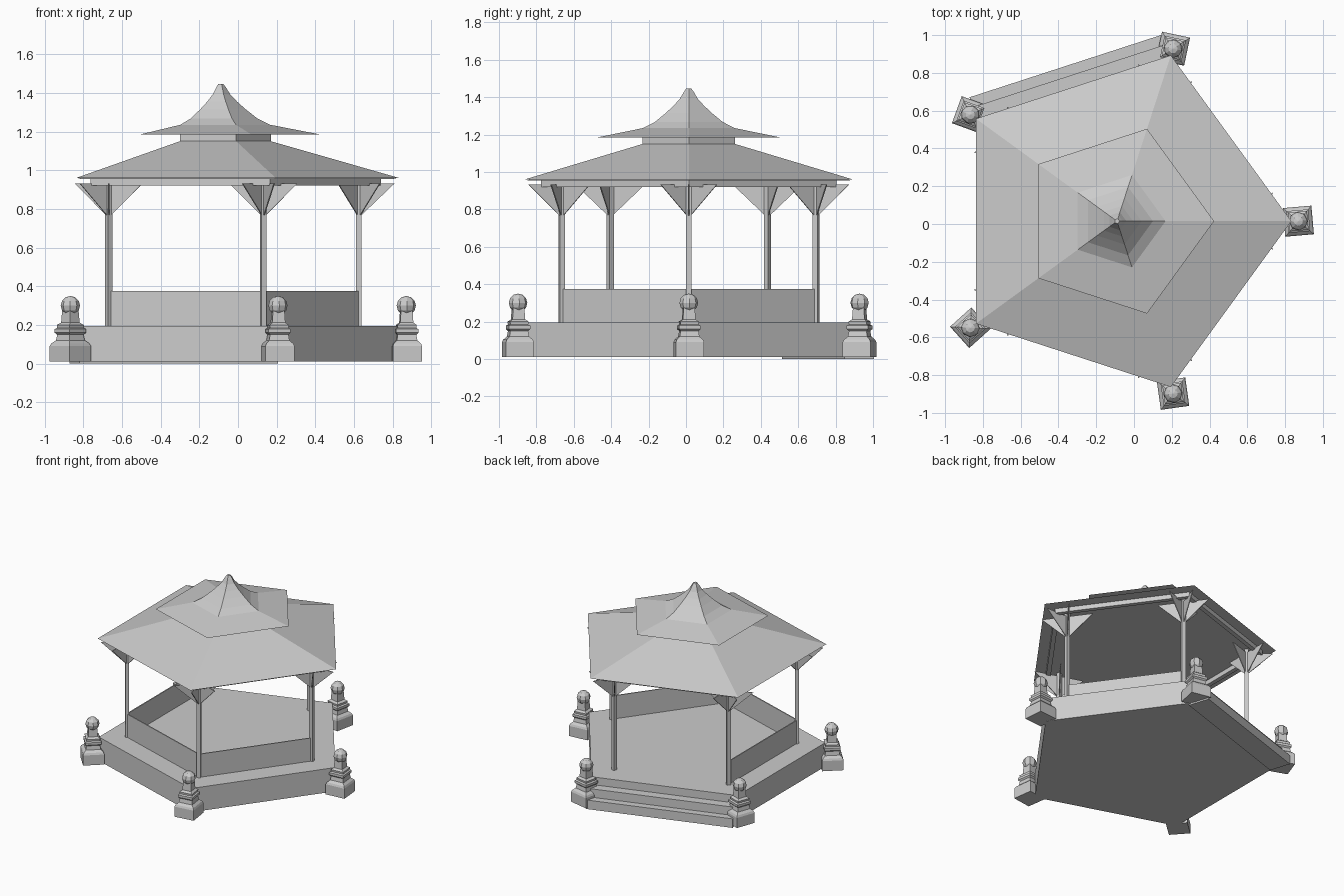
import bpy, bmesh
from math import sin, cos, pi, radians
from mathutils import Vector, Matrix

cube = bpy.data.objects.get("Cube")
if cube:
    bpy.data.objects.remove(cube)

CENTRE = Vector((-0.09, 0.015, 0))
STEP = 2 * pi / 5

stone = bpy.data.materials.new("grey_stone")
stone.use_nodes = True
GREY = (0.6, 0.6, 0.6, 1)
stone.diffuse_color = GREY
stone.node_tree.nodes["Principled BSDF"].inputs["Base Color"].default_value = GREY


def add_object(name, bm, matrix=Matrix()):
    bmesh.ops.recalc_face_normals(bm, faces=bm.faces)
    mesh = bpy.data.meshes.new(name)
    bm.to_mesh(mesh)
    bm.free()
    mesh.materials.append(stone)
    obj = bpy.data.objects.new(name, mesh)
    obj.matrix_world = matrix
    bpy.context.collection.objects.link(obj)
    return obj


def loft(bm, profile, sides=5, start=0.0, closed=False):
    """Sweep a (radius, height) profile round the z axis with flat sides."""
    rings = []
    for r, z in profile:
        rings.append([bm.verts.new((r * cos(start + 2 * pi * i / sides),
                                    r * sin(start + 2 * pi * i / sides), z))
                      for i in range(sides)])
    pairs = list(zip(rings, rings[1:]))
    if closed:
        pairs.append((rings[-1], rings[0]))
    for a, b in pairs:
        for i in range(sides):
            j = (i + 1) % sides
            bm.faces.new((a[i], a[j], b[j], b[i]))
    if not closed:
        bm.faces.new(rings[0])
        bm.faces.new(rings[-1])


def pentagon(name, profile, closed=False):
    bm = bmesh.new()
    loft(bm, profile, closed=closed)
    return add_object(name, bm, Matrix.Translation(CENTRE))


def box(bm, low, high):
    size = Vector(high) - Vector(low)
    mid = (Vector(high) + Vector(low)) / 2
    bmesh.ops.create_cube(bm, size=1, matrix=Matrix.Translation(mid) @ Matrix.Diagonal(size.to_4d()))


def turned(angle):
    return Matrix.Translation(CENTRE) @ Matrix.Rotation(angle, 4, 'Z')


# Platform, roofs and eaves beam, all five-sided
pentagon("platform", [(0.915, 0.01), (0.915, 0.195)])
pentagon("main_roof", [(0.923, 0.96), (0.26, 1.15), (0.25, 1.143), (0.91, 0.955)])
pentagon("eaves_beam", [(0.83, 0.92), (0.83, 0.98), (0.79, 0.98), (0.79, 0.92)], closed=True)
pentagon("roof_neck", [(0.26, 1.145), (0.26, 1.2)])
pentagon("upper_roof", [(0.514, 1.185), (0.257, 1.235), (0.19, 1.268), (0.13, 1.315),
                        (0.085, 1.355), (0.05, 1.392), (0.03, 1.425), (0.014, 1.447)])

# Entrance steps on the back
bm = bmesh.new()
box(bm, (0.7, -0.54, 0), (0.865, 0.54, 0.07))
box(bm, (0.7, -0.54, 0.07), (0.81, 0.54, 0.135))
add_object("entrance_steps", bm, turned(1.5 * STEP))

# Low walls on every side but the entrance
WALL_R = 0.722
apothem, half = WALL_R * cos(pi / 5), WALL_R * sin(pi / 5)
for side in (0, 2, 3, 4):
    bm = bmesh.new()
    box(bm, (apothem - 0.008, -half, 0.19), (apothem, half, 0.375))
    add_object("low_wall", bm, turned((side + 0.5) * STEP))

# Posts with thin triangular brackets fanning out at the top
for k in range(5):
    place = turned(k * STEP) @ Matrix.Translation((0.715, 0, 0))
    bm = bmesh.new()
    box(bm, (-0.014, -0.014, 0.19), (0.014, 0.014, 0.98))
    add_object("post", bm, place)
    bm = bmesh.new()
    for angle in (-126, -54, 0, 54, 126):
        turn = Matrix.Rotation(radians(angle), 3, 'Z')
        a, b = [[bm.verts.new(turn @ Vector((x, y, z)))
                 for x, z in ((0, 0.755), (0.185, 0.932), (0, 0.932))]
                for y in (-0.003, 0.003)]
        bm.faces.new(a)
        bm.faces.new(b)
        for i in range(3):
            j = (i + 1) % 3
            bm.faces.new((a[i], a[j], b[j], b[i]))
    add_object("brackets", bm, place)

# Corner pedestals topped with faceted balls
PEDESTAL = [(0.076, 0.012), (0.076, 0.09), (0.07, 0.104), (0.053, 0.12), (0.048, 0.15),
            (0.058, 0.16), (0.058, 0.178), (0.048, 0.185), (0.05, 0.2), (0.034, 0.212),
            (0.03, 0.275)]
for k, twist in enumerate((5, -12, -20, 42, 8)):
    spot = CENTRE + Vector((0.96 * cos(k * STEP), 0.96 * sin(k * STEP), 0))
    place = Matrix.Translation(spot) @ Matrix.Rotation(radians(twist), 4, 'Z')
    bm = bmesh.new()
    loft(bm, [(r * 2 ** 0.5, z) for r, z in PEDESTAL], sides=4, start=pi / 4)
    add_object("pedestal", bm, place)
    bm = bmesh.new()
    bmesh.ops.create_uvsphere(bm, u_segments=8, v_segments=6, radius=0.05,
                              matrix=Matrix.Translation((0, 0, 0.3)))
    add_object("pedestal_ball", bm, place)
